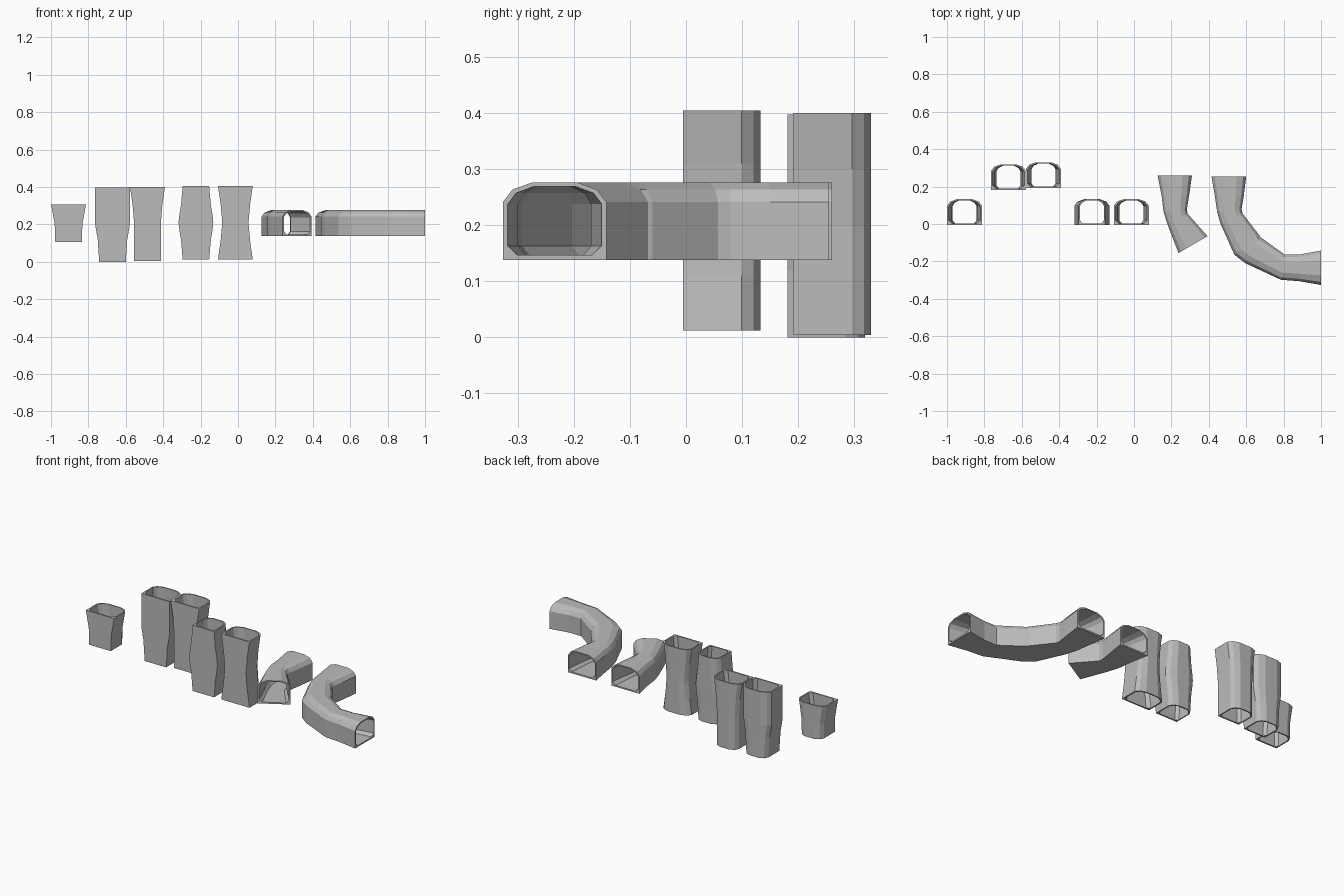
import bpy, bmesh
from mathutils import Vector

if "Cube" in bpy.data.objects:
    bpy.data.objects.remove(bpy.data.objects["Cube"])

grey = bpy.data.materials.new("light_grey")
grey.diffuse_color = (0.5, 0.5, 0.5, 1)
grey.use_nodes = True
grey.node_tree.nodes["Principled BSDF"].inputs["Base Color"].default_value = grey.diffuse_color

# Half of the arched section as (across, up) fractions, mirrored below
OUTER = [(.14, 0), (0, 0), (0, .74), (.09, .895), (.28, .985)]
INNER = [(.14, .06), (.045, .18), (.045, .71), (.125, .85), (.30, .935)]
DEPTH = 0.14


def section(half):
    return half + [(1 - u, v) for u, v in reversed(half)]


def tube(name, rings, up):
    """Open hollow tube lofted through (left, right) pairs, arch pointing along up."""
    bm = bmesh.new()
    shells = []
    for half in (OUTER, INNER):
        shells.append([[bm.verts.new(Vector(l).lerp(Vector(r), u) + up * (v * DEPTH))
                        for u, v in section(half)] for l, r in rings])
    n = len(OUTER) * 2

    def bridge(a, b):
        for i in range(n):
            j = (i + 1) % n
            bm.faces.new((a[i], a[j], b[j], b[i]))

    for shell in shells:
        for a, b in zip(shell, shell[1:]):
            bridge(a, b)
    for end in (0, -1):  # rims
        bridge(shells[0][end], shells[1][end])
    bmesh.ops.recalc_face_normals(bm, faces=bm.faces)
    mesh = bpy.data.meshes.new(name)
    bm.to_mesh(mesh)
    bm.free()
    mesh.materials.append(grey)
    obj = bpy.data.objects.new(name, mesh)
    bpy.context.collection.objects.link(obj)


def upright(name, x, y, profile):
    """Standing tube from (z, width) pairs."""
    tube(name, [((x - w / 2, y, z), (x + w / 2, y, z)) for z, w in profile],
         Vector((0, 1, 0)))


def lying(name, rings, z=0.138):
    """Horizontal tube from left/right plan points."""
    tube(name, [((a, b, z), (c, d, z)) for a, b, c, d in rings], Vector((0, 0, 1)))


W, M, N = 0.186, 0.158, 0.142  # wide, middle and narrow widths

# Standing straight tubes
upright("short_adapter", -0.906, -0.005, [(.105, N), (.20, .148), (.305, W)])
upright("wide_to_narrow_tube", -0.671, 0.181,
        [(0, N), (.12, M), (.20, W), (.397, W)])
upright("narrow_to_wide_tube", -0.484, 0.192,
        [(.004, N), (.20, N), (.30, M), (.40, W)])
upright("bulged_tube", -0.225, -0.005,
        [(.012, N), (.11, M), (.18, .18), (.21, W), (.24, .18), (.31, M), (.404, N)])
upright("waisted_tube", -0.014, -0.005,
        [(.012, W), (.11, M), (.20, N), (.22, N), (.31, M), (.404, W)])

# Lying bent tubes
lying("bend_tube", [(.126, .26, .31, .26), (.147, .155, .295, .155),
                    (.158, .065, .283, .08), (.18, -.005, .286, .056),
                    (.238, -.155, .393, -.065)])
lying("long_bend_tube", [(.414, .255, .60, .255), (.432, .15, .587, .15),
                         (.445, .062, .575, .08), (.463, 0, .58, .057),
                         (.537, -.165, .67, -.06), (.596, -.21, .673, -.068),
                         (.785, -.298, .805, -.163), (.885, -.306, .885, -.163),
                         (1, -.326, 1, -.142)])
